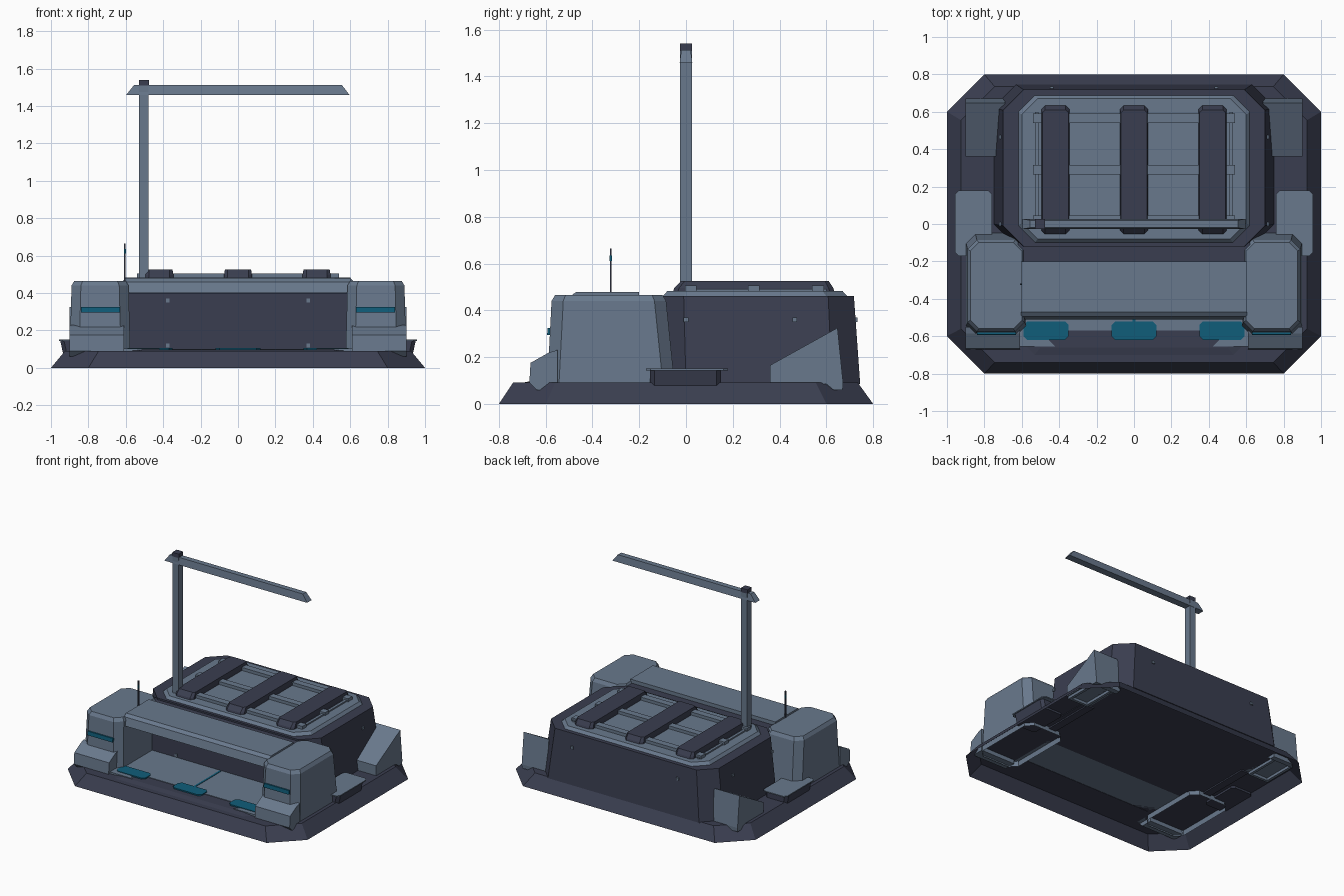
import bpy, bmesh, math


def material(name, rgb):
    m = bpy.data.materials.new(name)
    m.diffuse_color = (*rgb, 1)
    return m


LIGHT = material("light_steel", (0.140, 0.190, 0.265))
DARK = material("dark_slate", (0.042, 0.048, 0.080))
TEAL = material("teal_light", (0.005, 0.110, 0.195))


def loft(name, rings, mat, open_bottom=False):
    """Join a stack of equal-length point rings into a solid."""
    bm = bmesh.new()
    rows = [[bm.verts.new(p) for p in ring] for ring in rings]
    n = len(rows[0])
    for a, b in zip(rows, rows[1:]):
        for i in range(n):
            j = (i + 1) % n
            bm.faces.new((a[i], a[j], b[j], b[i]))
    bottom = bm.faces.new(rows[0][::-1])
    bm.faces.new(rows[-1])
    bmesh.ops.recalc_face_normals(bm, faces=bm.faces)
    if open_bottom:
        bmesh.ops.delete(bm, geom=[bottom], context='FACES_ONLY')
    me = bpy.data.meshes.new(name)
    bm.to_mesh(me)
    bm.free()
    me.materials.append(mat)
    ob = bpy.data.objects.new(name, me)
    bpy.context.collection.objects.link(ob)
    return ob


def ring(x0, x1, y0, y1, z, c=0.0):
    """Rectangle with corners cut by c."""
    x0, x1 = sorted((x0, x1))
    if c == 0:
        return [(x0, y0, z), (x1, y0, z), (x1, y1, z), (x0, y1, z)]
    return [(x0 + c, y0, z), (x1 - c, y0, z), (x1, y0 + c, z), (x1, y1 - c, z),
            (x1 - c, y1, z), (x0 + c, y1, z), (x0, y1 - c, z), (x0, y0 + c, z)]


def box(name, x0, x1, y0, y1, z0, z1, mat):
    return loft(name, [ring(x0, x1, y0, y1, z0), ring(x0, x1, y0, y1, z1)], mat)


def prism(name, x0, x1, profile, mat):
    """Extrude a (y, z) profile along x."""
    return loft(name, [[(x, y, z) for y, z in profile] for x in (x0, x1)], mat)


# Base plinth, hollow underneath
loft("base", [ring(-1, 1, -0.8, 0.8, 0, 0.2),
              ring(-0.925, 0.925, -0.74, 0.735, 0.09, 0.18)], DARK, True)
loft("front_ramp", [ring(-0.58, 0.58, -0.71, -0.5, 0.088, 0.04),
                    ring(-0.54, 0.54, -0.66, -0.5, 0.098, 0.04)], DARK)

# Main hall and roof
loft("main_hall", [ring(-0.75, 0.75, -0.12, 0.745, 0.085, 0.12),
                   ring(-0.70, 0.70, -0.12, 0.718, 0.462, 0.11)], DARK)
box("entrance_wall", -0.62, 0.62, -0.2, -0.1, 0.09, 0.45, DARK)
loft("roof_plate", [ring(-0.62, 0.62, -0.10, 0.69, 0.46, 0.09),
                    ring(-0.60, 0.60, -0.08, 0.67, 0.482, 0.085)], LIGHT)
for x in (-0.42, 0, 0.42):
    loft("roof_strip", [ring(x - .075, x + .075, -0.055, 0.635, 0.48, 0.02),
                        ring(x - .075, x + .075, -0.05, 0.63, 0.495, 0.02),
                        ring(x - .07, x + .07, -0.02, 0.61, 0.525, 0.015)], DARK)
for y in (0.02, 0.29, 0.565):
    box("roof_crossbar", -0.54, 0.54, y - 0.025, y + 0.025, 0.48, 0.505, LIGHT)
for x in (-0.53, 0.51):
    box("roof_side_rail", x, x + 0.02, 0.0, 0.6, 0.48, 0.492, LIGHT)

# Entrance canopy and floor
prism("canopy", -0.605, 0.605, [(-0.20, 0.478), (-0.47, 0.478), (-0.495, 0.46),
      (-0.51, 0.40), (-0.48, 0.40), (-0.2, 0.43)], LIGHT)
box("canopy_soffit", -0.59, 0.59, -0.48, -0.2, 0.397, 0.432, DARK)
box("entrance_floor", -0.6, 0.6, -0.57, -0.2, 0.09, 0.102, LIGHT)
for x in (-0.47, 0, 0.47):
    loft("floor_light", [ring(x - .12, x + .12, -0.62, -0.52, z, 0.02)
                         for z in (0.098, 0.107)], TEAL)
box("floor_guide_line", -0.007, 0.007, -0.52, -0.21, 0.1, 0.105, TEAL)

for s in (-1, 1):
    # Front towers with flared feet
    loft("tower", [ring(s * .575, s * .90, -0.595, -0.045, 0.05, 0.05),
                   ring(s * .585, s * .89, -0.575, -0.085, 0.44, 0.05),
                   ring(s * .60, s * .875, -0.56, -0.10, 0.465, 0.045)],
         LIGHT, True)
    prism("tower_foot", s * .61, s * .90, [(-0.55, .23), (-0.585, .22),
          (-0.665, .175), (-0.67, .09), (-0.64, .06), (-0.55, .06)], LIGHT)
    prism("tower_window", s * .63, s * .84, [(-0.57, .295), (-0.594, .295),
          (-0.592, .325), (-0.57, .325)], TEAL)
    # Light corner of the entrance floor
    loft("floor_corner", [[(s * .42, -0.655, z), (s * .62, -0.655, z),
         (s * .62, -0.56, z), (s * .52, -0.56, z)] for z in (0.09, 0.103)], LIGHT)
    # Side steps
    loft("side_step", [ring(s * .76, s * .935, -0.155, 0.15, 0.075, 0.02),
                       ring(s * .76, s * .95, -0.155, 0.15, 0.144, 0.02)], DARK)
    loft("side_step_top", [ring(s * .76, s * .957, -0.172, 0.18, z, 0.02)
                           for z in (0.143, 0.151)], LIGHT)
    # Rear wedge buttresses
    prism("rear_buttress", s * .69, s * .90, [(0.36, .085), (0.36, .165),
          (0.648, .325), (0.672, .09), (0.67, .06), (0.63, .06), (0.60, .085)],
          LIGHT)
    # Wall lamps
    for z in (0.36, 0.12):
        box("front_lamp", s * .365, s * .385, -0.207, -0.199, z - .01, z + .01, LIGHT)
    for y in (0.0, 0.465):
        box("side_lamp", s * .71, s * .722, y - .01, y + .01, 0.35, 0.37, LIGHT)
    box("rear_lamp", s * .43, s * .45, 0.715, 0.734, 0.35, 0.37, LIGHT)
    # Tower undersides seen as frames inside the hollow base
    box("underside_rib", s * .66, s * .72, -0.05, 0.36, 0.075, 0.089, DARK)
    for x in (0.72, 0.87):
        box("buttress_underside_rim", s * x, s * (x + .02), 0.36, 0.62, .065, .086, LIGHT)
    box("buttress_underside_rim", s * .72, s * .89, 0.36, 0.38, .065, .086, LIGHT)

# Mast with overhead arm
box("mast", -0.528, -0.478, -0.025, 0.025, 0.48, 1.52, LIGHT)
box("mast_cap", -0.53, -0.476, -0.026, 0.026, 1.51, 1.54, DARK)
loft("mast_arm", [ring(-0.597, 0.595, -0.027, 0.027, 1.46),
                  ring(-0.555, 0.555, -0.02, 0.02, 1.513)], LIGHT)

# Antenna on the left tower
box("antenna", -0.609, -0.601, -0.326, -0.318, 0.46, 0.665, DARK)
box("antenna_light", -0.610, -0.600, -0.327, -0.317, 0.61, 0.635, TEAL)
